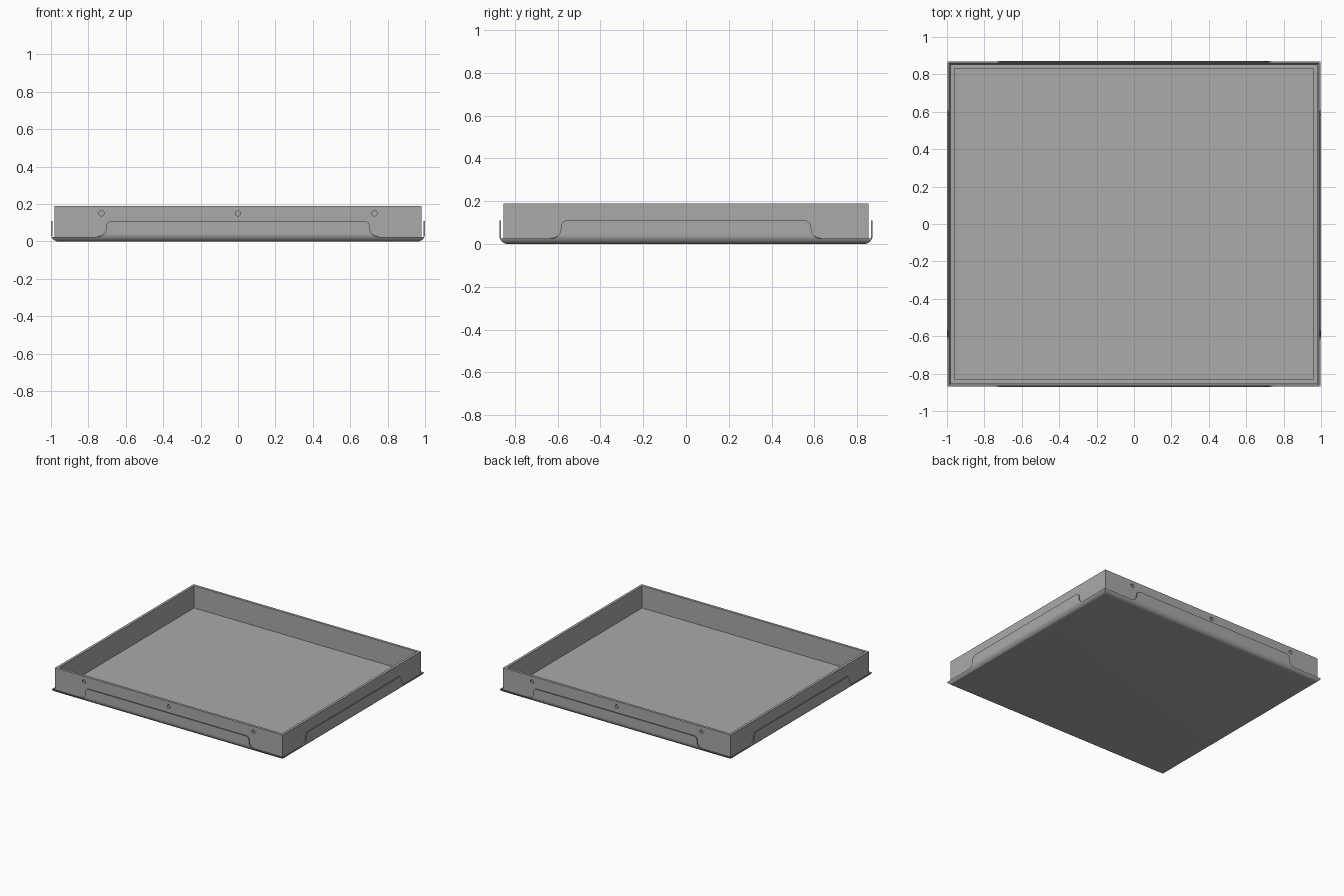
import bpy, bmesh
from math import sin, cos, pi, sqrt
from mathutils import Matrix

cube = bpy.data.objects.get("Cube")
if cube:
    bpy.data.objects.remove(cube, do_unlink=True)

HX, HY = 1.0, 0.872      # half size of the outer pan
GAP = 0.02               # pan edge to box wall
BEND = 0.04              # bend radius of the pan edge
LIP, TAB_TOP = 0.025, 0.11
SHEET = 0.007

steel = bpy.data.materials.new("grey_steel")
steel.use_nodes = True
colour = (0.4, 0.4, 0.4, 1)
steel.diffuse_color = colour
steel.node_tree.nodes["Principled BSDF"].inputs["Base Color"].default_value = colour


def make_object(name, bm):
    mesh = bpy.data.meshes.new(name)
    bm.to_mesh(mesh)
    bm.free()
    obj = bpy.data.objects.new(name, mesh)
    bpy.context.collection.objects.link(obj)
    mesh.materials.append(steel)
    return obj


def activate(obj):
    bpy.ops.object.select_all(action='DESELECT')
    obj.select_set(True)
    bpy.context.view_layer.objects.active = obj


def loft(name, profile):
    """Loft mitred rectangles given as (inset, z), closed at both ends."""
    bm = bmesh.new()
    rings = []
    for inset, z in profile:
        x, y = HX - inset, HY - inset
        rings.append([bm.verts.new(p) for p in
                      ((-x, -y, z), (x, -y, z), (x, y, z), (-x, y, z))])
    for a, b in zip(rings, rings[1:]):
        for i in range(4):
            j = (i + 1) % 4
            bm.faces.new((a[i], a[j], b[j], b[i]))
    bm.faces.new(rings[0][::-1])
    bm.faces.new(rings[-1])
    return make_object(name, bm)


def bend_inset(z):
    return BEND - sqrt(BEND**2 - (BEND - z)**2) if z < BEND else 0.0


# Bottom pan with rounded edge and a low lip
heights = [BEND * (1 - cos(i * pi / 18)) for i in range(7)]
curve = [(bend_inset(z), z) for z in heights if z < LIP] + [(bend_inset(LIP), LIP)]
pan = loft("bottom_pan", curve + [(bend_inset(LIP) + SHEET, LIP),
                                  (GAP, 0.01)])
activate(pan)
bpy.ops.object.shade_smooth_by_angle(angle=0.5)

# Open box with thick walls
box = loft("tray_box", [(GAP, 0.008), (GAP, 0.19), (GAP * 2, 0.19), (GAP * 2, 0.018)])

# Shallow fastener holes in the front and back walls
for side in (-1, 1):
    for x in (-0.73, 0, 0.73):
        bm = bmesh.new()
        place = Matrix.Translation((x, side * (HY - GAP), 0.15)) @ Matrix.Rotation(pi / 2, 4, 'X')
        bmesh.ops.create_cone(bm, cap_ends=True, segments=20, radius1=0.014,
                              radius2=0.014, depth=0.026, matrix=place)
        cutter = make_object("hole_cutter", bm)
        cutter.hide_render = True
        activate(box)
        mod = box.modifiers.new("hole", 'BOOLEAN')
        mod.operation = 'DIFFERENCE'
        mod.solver = 'EXACT'
        mod.object = cutter
        bpy.ops.object.modifier_apply(modifier=mod.name)
        bpy.data.objects.remove(cutter, do_unlink=True)


def tab_half_width(z, w):
    """Concave foot, straight flank, rounded top corner."""
    foot, top = 0.045, 0.03
    if z < LIP + foot:
        return w + foot - sqrt(max(0, foot**2 - (LIP + foot - z)**2))
    if z > TAB_TOP - top:
        return w - top + sqrt(max(0, top**2 - (z - TAB_TOP + top)**2))
    return w


# Raised tabs on all four sides
foot_rows = [LIP + 0.045 * (1 - cos(i * pi / 16)) for i in range(9)]
top_rows = [TAB_TOP - 0.03 + 0.03 * sin(i * pi / 16) for i in range(9)]
for name, turn, dist, w in (("front_tab", 0, HY, 0.705), ("left_tab", 1, HX, 0.585),
                            ("back_tab", 2, HY, 0.705), ("right_tab", 3, HX, 0.585)):
    bm = bmesh.new()
    rows = []
    for z in foot_rows + top_rows:
        half, y = tab_half_width(z, w), bend_inset(z) - dist
        rows.append([bm.verts.new((s * half, y, z)) for s in (-1, 1)])
    for a, b in zip(rows, rows[1:]):
        bm.faces.new((a[0], a[1], b[1], b[0]))
    bm.transform(Matrix.Rotation(turn * pi / 2, 4, 'Z'))
    tab = make_object(name, bm)
    activate(tab)
    mod = tab.modifiers.new("sheet", 'SOLIDIFY')
    mod.thickness = SHEET
    mod.offset = -1
    bpy.ops.object.modifier_apply(modifier=mod.name)
    bpy.ops.object.shade_smooth_by_angle(angle=0.5)
